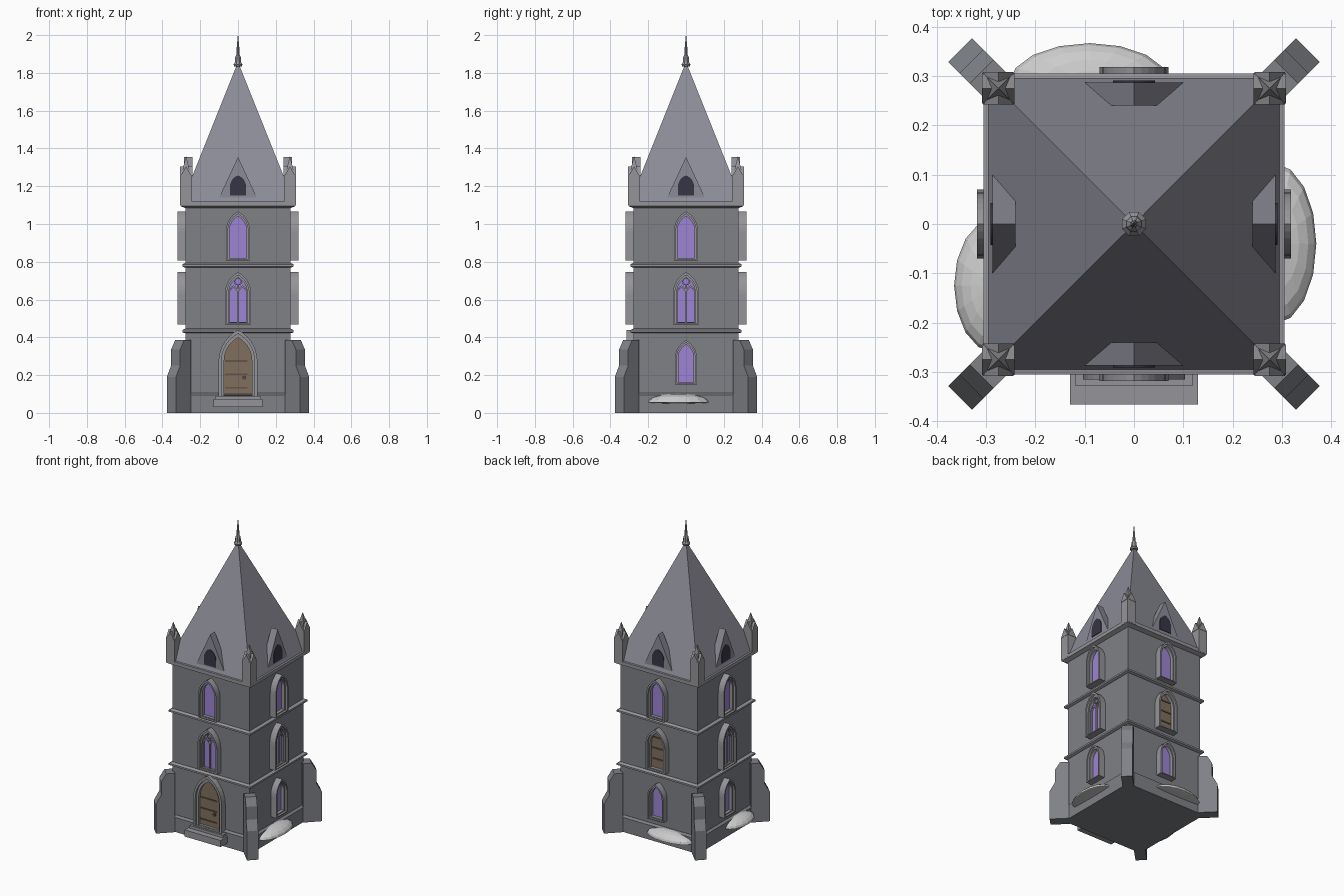
import bpy, bmesh
from math import sin, cos, pi, atan2, sqrt
from mathutils import Matrix, Vector

if "Cube" in bpy.data.objects:
    bpy.data.objects.remove(bpy.data.objects["Cube"])


def material(name, r, g, b):
    m = bpy.data.materials.new(name)
    m.diffuse_color = (r, g, b, 1)
    m.use_nodes = True
    m.node_tree.nodes["Principled BSDF"].inputs["Base Color"].default_value = m.diffuse_color
    return m


WALL = material("wall_stone", 0.21, 0.22, 0.24)
TRIM = material("trim_stone", 0.30, 0.30, 0.32)
ROOF = material("roof_slate", 0.26, 0.26, 0.31)
GLASS = material("violet_glass", 0.34, 0.23, 0.66)
WOOD = material("wood", 0.22, 0.16, 0.11)
IRON = material("dark_wood", 0.12, 0.09, 0.07)
DARK = material("dark_opening", 0.04, 0.035, 0.06)
SNOW = material("snow", 0.85, 0.86, 0.88)


def make(name, verts, faces, mat, rot=0.0):
    bm = bmesh.new()
    vs = [bm.verts.new(v) for v in verts]
    for f in faces:
        bm.faces.new([vs[i] for i in f])
    bmesh.ops.recalc_face_normals(bm, faces=bm.faces)
    bm.transform(Matrix.Rotation(rot, 4, 'Z'))
    me = bpy.data.meshes.new(name)
    bm.to_mesh(me)
    bm.free()
    me.materials.append(mat)
    ob = bpy.data.objects.new(name, me)
    bpy.context.collection.objects.link(ob)
    return ob


def stack(name, profile, mat, n=4, at=(0, 0)):
    """Stacked n-sided rings from (half width, z); square ones align to the axes."""
    k = sqrt(2) if n == 4 else 1
    verts = [(at[0] + h * k * cos(2 * pi * (i + .5) / n), at[1] + h * k * sin(2 * pi * (i + .5) / n), z)
             for h, z in profile for i in range(n)]
    faces = [(r * n + i, r * n + (i + 1) % n, (r + 1) * n + (i + 1) % n, (r + 1) * n + i)
             for r in range(len(profile) - 1) for i in range(n)]
    faces += [tuple(range(n)), tuple(range(len(verts) - n, len(verts)))]
    return make(name, verts, faces, mat)


def prism(name, pts, d0, d1, mat, rot=0.0):
    """(x, z) outline on the front, filled between distances d0 and d1 from the axis."""
    n = len(pts)
    verts = [(x, -d, z) for d in (d0, d1) for x, z in pts]
    faces = [tuple(range(n)), tuple(range(n, 2 * n))]
    faces += [(i, (i + 1) % n, n + (i + 1) % n, n + i) for i in range(n)]
    return make(name, verts, faces, mat, rot)


def ring(name, outer, inner, d0, d1, mat, rot=0.0):
    n = len(outer)
    verts = [(x, -d, z) for d in (d0, d1) for p in (outer, inner) for x, z in p]
    faces = []
    for i in range(n):
        j = (i + 1) % n
        for a, b in ((0, n), (2 * n, 3 * n), (0, 2 * n), (n, 3 * n)):
            faces.append((a + i, a + j, b + j, b + i))
    return make(name, verts, faces, mat, rot)


def arch(w, z0, top, x0=0.0, rise=1.65, seg=7):
    """Pointed arch outline."""
    h = w * rise
    c = (w * w - h * h) / (2 * w)
    end = atan2(h, -c)
    right = [(c + (w - c) * cos(end * i / seg), top - h + (w - c) * sin(end * i / seg)) for i in range(seg)]
    pts = [(w, z0)] + right + [(0, top)] + [(-x, z) for x, z in reversed(right)] + [(-w, z0)]
    return [(x + x0, z) for x, z in pts]


def rect(x0, x1, z0, z1):
    return [(x0, z0), (x1, z0), (x1, z1), (x0, z1)]


# Tower body, bands and roof
stack("tower_body", [(.278, 0), (.278, 1.1)], WALL)
stack("plinth", [(.293, 0), (.293, .095), (.279, .105)], WALL)
for z in (.422, .77):
    stack("string_course", [(.282, z), (.295, z + .005), (.295, z + .016), (.279, z + .024)], TRIM)
stack("cornice", [(.28, 1.085), (.305, 1.095), (.305, 1.118), (.295, 1.12)], TRIM)
stack("spire_roof", [(.297, 1.115), (.002, 1.852)], ROOF)
stack("finial", [(.022, 1.835), (.026, 1.845), (.018, 1.855), (.016, 1.885), (.009, 1.895),
                 (.007, 1.94), (.001, 2.0)], TRIM, n=8)

# Corner pinnacles with gablets
for sx in (-1, 1):
    for sy in (-1, 1):
        c = (sx * .275, sy * .275)
        stack("pinnacle", [(.031, 1.1), (.031, 1.255), (.024, 1.262), (.001, 1.358)], TRIM, at=c)
        for k in range(2):
            g = prism("pinnacle_gablet", [(-.031, 1.252), (.031, 1.252), (0, 1.305)], -.033, .033, TRIM, k * pi / 2)
            g.location = (c[0], c[1], 0)

# Diagonal stepped buttresses
side = [(.385, 0), (.499, 0), (.499, .19), (.467, .25), (.467, .335), (.437, .385), (.385, .385)]
for k in range(4):
    prism("buttress", side, -.034, .034, WALL, pi / 4 + k * pi / 2)


def window(label, w, z0, top, rot, fill=GLASS, d=.319):
    t = w * .3
    prism(label + "_pane", arch(w - t + .002, z0 + .01, top - t * 1.3), .27, .284, fill, rot)
    ring(label + "_surround", arch(w, z0, top), arch(w - t * .55, z0 + .006, top - t * .75), .27, d, TRIM, rot)
    ring(label + "_inner_frame", arch(w - t * .5, z0 + .004, top - t * .7),
         arch(w - t, z0 + .012, top - t * 1.4), .27, d - .014, TRIM, rot)


for k in range(4):
    rot = k * pi / 2
    # Upper and middle windows
    window("upper_window", .064, .807, 1.067, rot)
    window("middle_window", .07, .467, .745, rot, WOOD if k == 2 else GLASS)
    if k == 2:
        for z in (.53, .6, .67):
            prism("shutter_strap", rect(-.044, .044, z, z + .01), .28, .288, IRON, rot)
    else:
        # Tracery: mullion, two lancets and a small roundel
        prism("mullion", rect(-.004, .004, .475, .67), .28, .296, TRIM, rot)
        for s in (-1, 1):
            ring("lancet", arch(.026, .475, .675, s * .024), arch(.021, .48, .664, s * .024), .28, .294, TRIM, rot)
        disc = [[(r * cos(i * pi / 6), .695 + r * sin(i * pi / 6)) for i in range(12)] for r in (.021, .015)]
        ring("roundel", disc[0], disc[1], .28, .294, TRIM, rot)
    if k:
        window("lower_window", .058, .15, .385, rot)
    # Roof dormers
    prism("dormer", [(-.1, 1.14), (.1, 1.14), (0, 1.355)], .24, .287, ROOF, rot)
    prism("dormer_opening", arch(.043, 1.15, 1.257, rise=1.4), .26, .291, DARK, rot)

# Front door
prism("door", arch(.076, .09, .405), .27, .286, WOOD)
ring("door_hood", arch(.103, .09, .44), arch(.088, .093, .419), .27, .316, TRIM)
ring("door_frame", arch(.09, .09, .421), arch(.073, .095, .398), .27, .303, TRIM)
for z in (.128, .2, .27):
    prism("door_strap", rect(-.07, .05, z, z + .009), .28, .29, IRON)
prism("door_handle", [(.033 + .01 * cos(i * pi / 4), .187 + .01 * sin(i * pi / 4)) for i in range(8)], .28, .296, IRON)
prism("upper_step", rect(-.12, .12, .03, .09), .27, .328, TRIM)
prism("lower_step", rect(-.13, .13, .03, .073), .27, .366, TRIM)

# Snow drifts against the plinth: (x, y, half x, half y)
for x, y, rx, ry in ((.285, -.04, .085, .163), (-.09, .285, .163, .082), (-.285, -.125, .08, .135)):
    bm = bmesh.new()
    bmesh.ops.create_uvsphere(bm, u_segments=16, v_segments=10, radius=1)
    for v in bm.verts:
        v.co = Vector((x + v.co.x * rx, y + v.co.y * ry, .056 + v.co.z * (.046 if v.co.z > 0 else .006)))
    me = bpy.data.meshes.new("snow_drift")
    bm.to_mesh(me)
    bm.free()
    me.materials.append(SNOW)
    bpy.context.collection.objects.link(bpy.data.objects.new("snow_drift", me))
